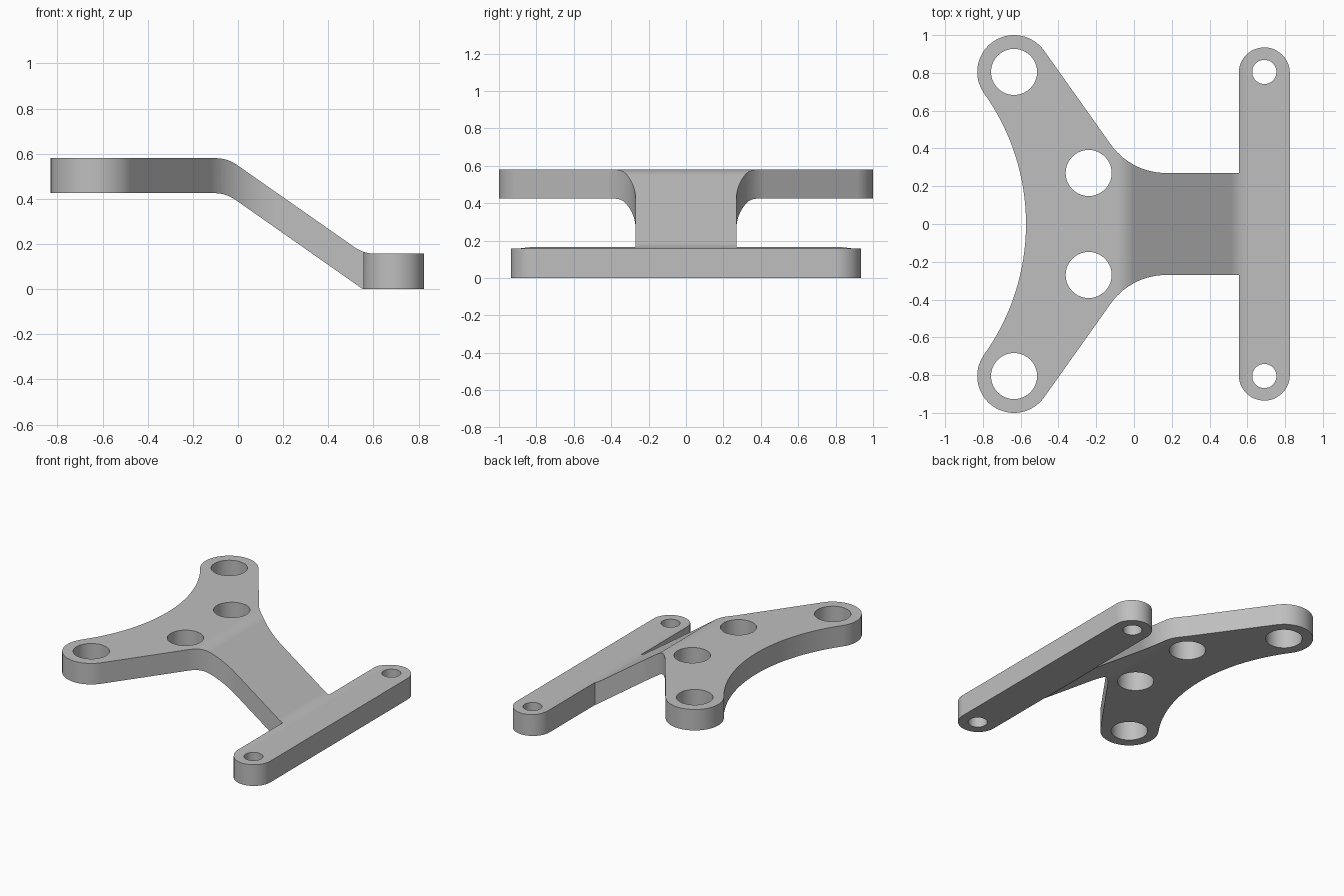
import bpy, bmesh
from math import sin, cos, tan, radians, degrees, atan2, hypot
from mathutils import Vector

if "Cube" in bpy.data.objects:
    bpy.data.objects.remove(bpy.data.objects["Cube"])


def arc(cx, cy, r, start, end, n):
    """Points along an arc, angles in degrees."""
    angles = [radians(start + (end - start) * i / n) for i in range(n + 1)]
    return [(cx + r * cos(a), cy + r * sin(a)) for a in angles]


def fillet(prev, corner, nxt, r, n=8):
    """Points rounding a corner between two straight lines."""
    c = Vector(corner)
    u, v = (Vector(prev) - c).normalized(), (Vector(nxt) - c).normalized()
    half = u.angle(v) / 2
    centre = c + (u + v).normalized() * (r / sin(half))
    t = r / tan(half)
    a, b = c + u * t - centre, c + v * t - centre
    return [tuple(centre + a.lerp(b, i / n).normalized() * r) for i in range(n + 1)]


def prism(name, outlines, direction, place):
    """Extrude closed 2D outlines into solids."""
    bm = bmesh.new()
    for pts in outlines:
        near = [bm.verts.new(place(p)) for p in pts]
        far = [bm.verts.new(v.co + Vector(direction)) for v in near]
        bm.faces.new(near)
        bm.faces.new(far[::-1])
        for i in range(len(pts)):
            bm.faces.new((near[i], near[i - 1], far[i - 1], far[i]))
    bmesh.ops.recalc_face_normals(bm, faces=bm.faces[:])
    mesh = bpy.data.meshes.new(name)
    bm.to_mesh(mesh)
    bm.free()
    obj = bpy.data.objects.new(name, mesh)
    bpy.context.collection.objects.link(obj)
    return obj


def cut(obj, tool, operation):
    """Apply one boolean and remove its tool."""
    tool.hide_render = True
    mod = obj.modifiers.new(tool.name, "BOOLEAN")
    mod.operation, mod.solver, mod.object = operation, "EXACT", tool
    bpy.context.view_layer.update()
    bpy.ops.object.modifier_apply(modifier=mod.name)
    bpy.data.objects.remove(tool)


# Plan: half the outline, from the foot bar round the neck and arm, then mirrored
arm_x, arm_y, arm_r = -0.635, 0.805, 0.195
bow_x = -1.76
bow_angle = degrees(atan2(arm_y, arm_x - bow_x))
bow_r = hypot(arm_x - bow_x, arm_y) - arm_r
half = arc(0.69, 0.80, 0.135, 0, 180, 24)
half += [(0.555, 0.27)]
half += arc(0.17, 0.63, 0.36, -90, -144.5, 14)
half += arc(arm_x, arm_y, arm_r, 35.5, 180 + bow_angle, 28)
half += arc(bow_x, 0, bow_r, bow_angle, 0, 16)[1:-1]
outline = half + [(bow_x + bow_r, 0)] + [(x, -y) for x, y in reversed(half)]
bracket = prism("bracket", [outline], (0, 0, 1), lambda p: (p[0], p[1], -0.2))
bpy.context.view_layer.objects.active = bracket
bracket.select_set(True)

# Side profile: raised plate, sloping neck, low foot bar
left, right = -1.0, 1.0
top_bend, top_foot = (-0.047, 0.58), (0.557, 0.157)
low_bend, low_foot = (-0.053, 0.425), (0.553, 0)
profile = [(left, 0.58)]
profile += fillet((left, 0.58), top_bend, top_foot, 0.16)
profile += fillet(top_bend, top_foot, (right, 0.157), 0.16)
profile += [(right, 0.157), (right, 0), low_foot]
profile += fillet(low_foot, low_bend, (left, 0.425), 0.16)
profile += [(left, 0.425)]
side = prism("side_profile", [profile], (0, 2.4, 0), lambda p: (p[0], -1.2, p[1]))
cut(bracket, side, "INTERSECT")

# Bolt holes, mirrored front to back
holes = [(arm_x, arm_y, 0.122), (-0.24, 0.27, 0.122), (0.69, 0.805, 0.064)]
circles = [arc(x, s * y, r, 0, 360, 40)[:-1] for x, y, r in holes for s in (1, -1)]
drills = prism("drills", circles, (0, 0, 1.2), lambda p: (p[0], p[1], -0.3))
cut(bracket, drills, "DIFFERENCE")

# Grey finish
grey = bpy.data.materials.new("plain_grey")
grey.use_nodes = True
colour = (0.52, 0.52, 0.52, 1)
grey.diffuse_color = colour
grey.node_tree.nodes["Principled BSDF"].inputs["Base Color"].default_value = colour
bracket.data.materials.clear()
bracket.data.materials.append(grey)

bpy.ops.object.shade_smooth_by_angle(angle=radians(30))
weighted = bracket.modifiers.new("weighted_normals", "WEIGHTED_NORMAL")
weighted.keep_sharp = True
